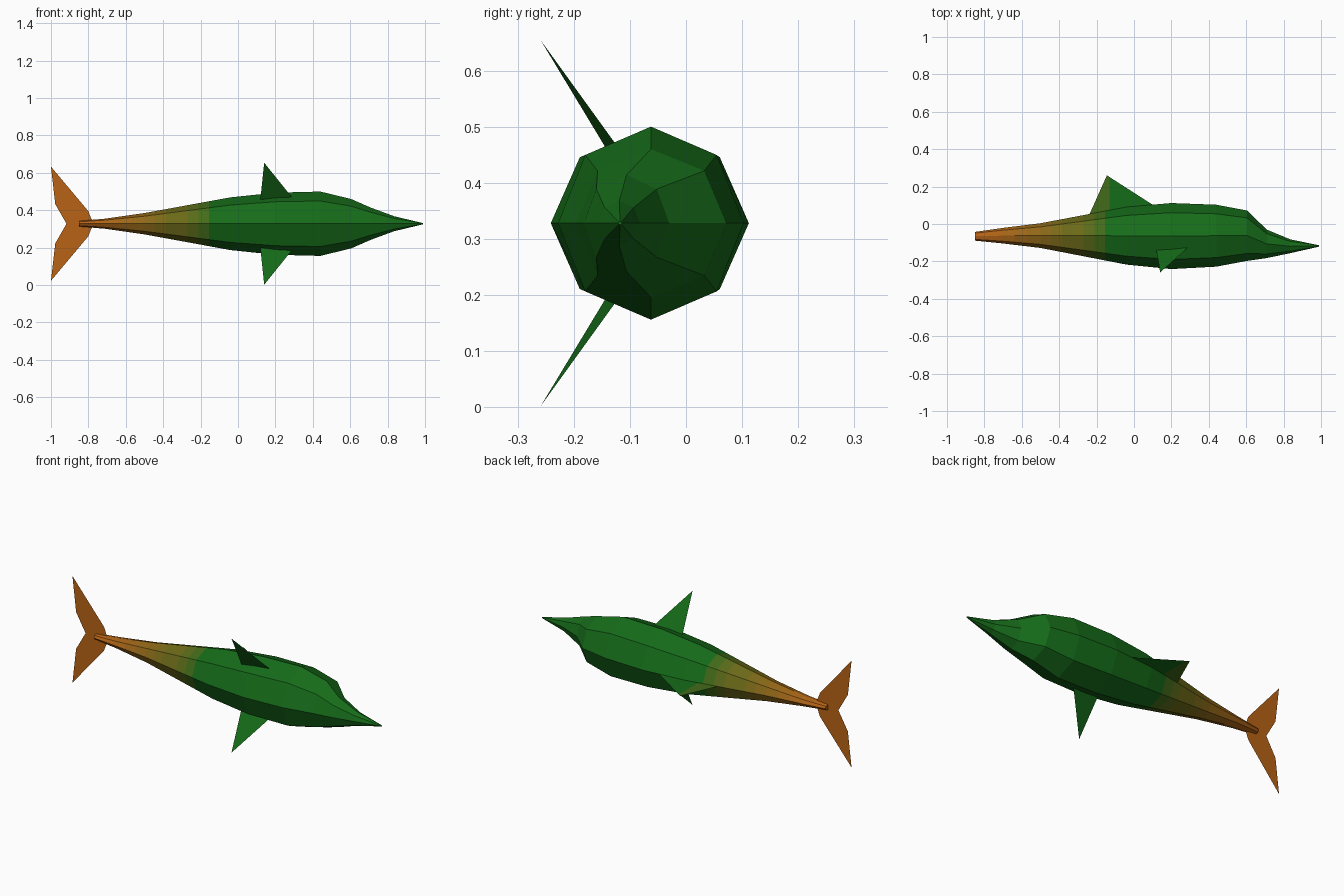
import bpy, bmesh, math
from mathutils import Vector

if "Cube" in bpy.data.objects:
    bpy.data.objects.remove(bpy.data.objects["Cube"])

CZ = 0.328    # height of the body axis
CY = -0.066   # depth of the tail plane
ORANGE, GREEN = Vector((0.48, 0.125, 0.008)), Vector((0.008, 0.15, 0.01))
STEPS = 10


def tone(x):
    """Index of the orange-to-green colour at a position along the body."""
    return round(max(0, min(1, (x + 0.8) / 0.68)) * STEPS)


shades = []
for i in range(STEPS + 1):
    mat = bpy.data.materials.new(f"skin_{i}")
    mat.diffuse_color = (*ORANGE.lerp(GREEN, i / STEPS), 1)
    mat.use_nodes = True
    mat.node_tree.nodes["Principled BSDF"].inputs["Base Color"].default_value = mat.diffuse_color
    shades.append(mat)


def finish(name, bm):
    for f in bm.faces:
        f.material_index = tone(f.calc_center_median().x)
    mesh = bpy.data.meshes.new(name)
    bm.to_mesh(mesh)
    bm.free()
    for mat in shades:
        mesh.materials.append(mat)
    obj = bpy.data.objects.new(name, mesh)
    bpy.context.collection.objects.link(obj)
    return obj


def sheet(name, polygons, cuts=()):
    """Thin fin made of flat polygons, cut across x for the colour blend."""
    bm = bmesh.new()
    for pts in polygons:
        bm.faces.new([bm.verts.new(p) for p in pts])
    for x in cuts:
        bmesh.ops.bisect_plane(bm, geom=bm.verts[:] + bm.edges[:] + bm.faces[:],
                               plane_co=(x, 0, 0), plane_no=(1, 0, 0))
    return finish(name, bm)


# Body: eight-sided rings (x, y top, y bottom, half height)
profile = [(-0.85, -0.042, -0.089, 0.015), (-0.71, -0.022, -0.103, 0.027),
           (-0.50, 0.004, -0.128, 0.057), (-0.04, 0.091, -0.217, 0.141),
           (0.20, 0.112, -0.241, 0.166), (0.44, 0.103, -0.228, 0.172),
           (0.605, 0.072, -0.197, 0.132), (0.71, -0.030, -0.182, 0.086),
           (0.835, -0.082, -0.156, 0.040), (0.99, -0.114, -0.121, 0.003)]
rings = []
for a, b in zip(profile, profile[1:]):
    n = max(1, round((b[0] - a[0]) / 0.06)) if b[0] < 0 else 1
    rings += [[p + (q - p) * k / n for p, q in zip(a, b)] for k in range(n)]
rings.append(profile[-1])

bm = bmesh.new()
loops = []
for x, top, low, half in rings:
    mid, ry = (top + low) / 2, (top - low) / 2
    loops.append([bm.verts.new((x, mid + ry * math.cos(k * math.pi / 4),
                                CZ + half * math.sin(k * math.pi / 4)))
                  for k in range(8)])
for a, b in zip(loops, loops[1:]):
    for k in range(8):
        j = (k + 1) % 8
        bm.faces.new((a[k], a[j], b[j], b[k]))
bm.faces.new(loops[0])
bm.faces.new(loops[-1])
bmesh.ops.recalc_face_normals(bm, faces=bm.faces)
finish("body", bm)

# Back fin, with its root sunk slightly into the body
sheet("back_fin", [[(-0.250, 0.025, CZ), (0.12, 0.09, CZ), (-0.145, 0.26, CZ)]],
      cuts=(-0.19, -0.13, -0.07))

# Side flippers, mirrored about the body axis
for name, s in (("upper_flipper", 1), ("lower_flipper", -1)):
    tip = Vector((0.14, -0.259, CZ + s * 0.326))
    root = [Vector((0.12, -0.143, CZ + s * 0.134)), Vector((0.285, -0.129, CZ + s * 0.146))]
    sheet(name, [[tip] + [tip + (r - tip) * 1.08 for r in root]])

# Tail flukes, mirrored about the body axis
fluke = [(-0.917, 0), (-0.977, 0.105), (-1.0, 0.305), (-0.80, 0.067),
         (-0.786, 0.03), (-0.77, 0)]
sheet("tail_flukes", [[(x, CY, CZ + s * z) for x, z in fluke] for s in (1, -1)])
